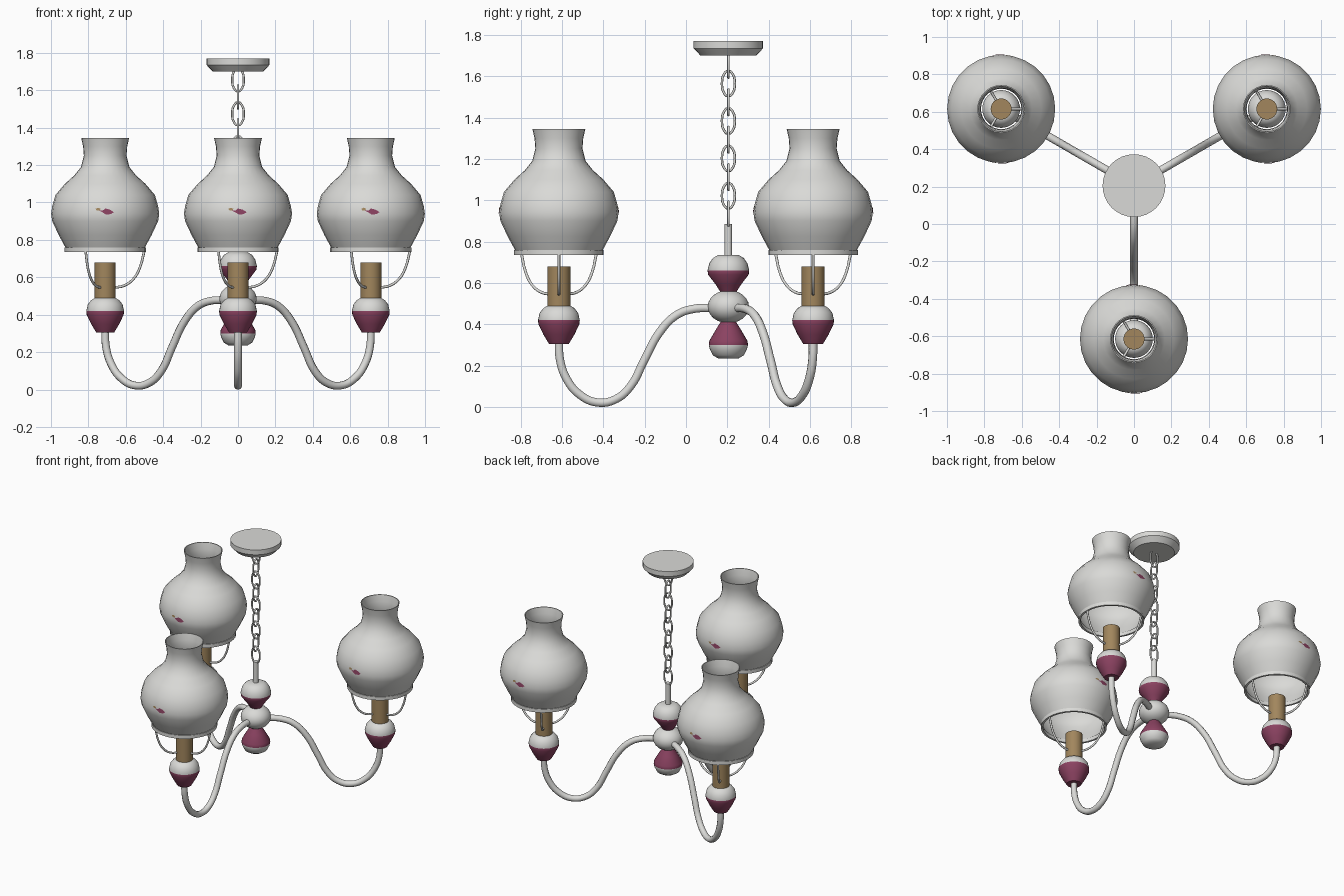
import bpy, bmesh, math
from mathutils import Vector

if "Cube" in bpy.data.objects:
    bpy.data.objects.remove(bpy.data.objects["Cube"])


def material(name, rgb):
    m = bpy.data.materials.new(name)
    m.diffuse_color = (*rgb, 1)
    m.use_nodes = True
    m.node_tree.nodes["Principled BSDF"].inputs["Base Color"].default_value = m.diffuse_color
    return m


WHITE = material("white_porcelain", (0.70, 0.70, 0.68))
ROSE = material("deep_rose", (0.26, 0.055, 0.12))
GOLD = material("candle_tan", (0.36, 0.24, 0.11))
CY = 0.205                       # y of the central column
REACH = 0.82                     # arm length


def add(name, mesh, mats, loc=(0, 0, 0), sharp=40):
    for m in mats:
        mesh.materials.append(m)
    for p in mesh.polygons:
        p.use_smooth = True
    mesh.set_sharp_from_angle(angle=math.radians(sharp))
    ob = bpy.data.objects.new(name, mesh)
    ob.location = loc
    bpy.context.collection.objects.link(ob)
    return ob


def lathe(name, profile, loc, mats=(WHITE,), rose=None, n=32, closed=False, sharp=40):
    """Spin (r, z) points; faces with z inside the rose range get the second material."""
    bm = bmesh.new()
    rings = []
    for r, z in profile:
        if r == 0:
            rings.append([bm.verts.new((0, 0, z))] * n)
        else:
            rings.append([bm.verts.new((r * math.cos(math.tau * i / n),
                                        r * math.sin(math.tau * i / n), z)) for i in range(n)])
    pairs = list(zip(rings, rings[1:]))
    if closed:
        pairs.append((rings[-1], rings[0]))
    for a, b in pairs:
        for i in range(n):
            j = (i + 1) % n
            vs = list(dict.fromkeys((a[i], a[j], b[j], b[i])))
            f = bm.faces.new(vs)
            if rose and rose[0] < f.calc_center_median().z < rose[1]:
                f.material_index = 1
    bmesh.ops.recalc_face_normals(bm, faces=bm.faces)
    me = bpy.data.meshes.new(name)
    bm.to_mesh(me)
    bm.free()
    return add(name, me, mats, loc, sharp)


def tube(name, pts, radius, loc=(0, 0, 0), cyclic=False, sides=2, res=6):
    """Round tube through smooth curve points, turned into a mesh."""
    cu = bpy.data.curves.new(name, 'CURVE')
    cu.dimensions = '3D'
    cu.bevel_depth, cu.bevel_resolution, cu.resolution_u = radius, sides, res
    cu.use_fill_caps = True
    sp = cu.splines.new('BEZIER')
    sp.bezier_points.add(len(pts) - 1)
    for b, p in zip(sp.bezier_points, pts):
        b.co = p
        b.handle_left_type = b.handle_right_type = 'AUTO'
    sp.use_cyclic_u = cyclic
    tmp = bpy.data.objects.new("tmp", cu)
    bpy.context.collection.objects.link(tmp)
    dg = bpy.context.evaluated_depsgraph_get()
    me = bpy.data.meshes.new_from_object(tmp.evaluated_get(dg))
    bpy.data.objects.remove(tmp)
    me.materials.clear()
    return add(name, me, (WHITE,), loc, 60)


# Ceiling canopy, rod and central column
mid = (0, CY, 0)
lathe("ceiling_canopy", [(0, 1.70), (0.135, 1.70), (0.168, 1.735), (0.168, 1.77), (0, 1.77)], mid)
lathe("hanging_rod", [(0, 0.72), (0.018, 0.72), (0.018, 0.885), (0, 0.885)], mid, n=16)
lathe("upper_finial", [(0, 0.55), (0.035, 0.55), (0.06, 0.59), (0.098, 0.64), (0.101, 0.66),
                       (0.092, 0.695), (0.075, 0.72), (0.05, 0.735), (0, 0.735)],
      mid, (WHITE, ROSE), (0.5, 0.655))
lathe("hub_ball", [(0.1 * math.sin(math.pi * i / 12) if 0 < i < 12 else 0,
                    0.485 - 0.08 * math.cos(math.pi * i / 12)) for i in range(13)], mid)
lathe("lower_finial", [(0, 0.235), (0.05, 0.235), (0.075, 0.25), (0.09, 0.28), (0.095, 0.30),
                       (0.092, 0.32), (0.06, 0.375), (0.035, 0.415), (0, 0.415)],
      mid, (WHITE, ROSE), (0.30, 0.5))

# Chain, links turned alternately
for i in range(9):
    z = 1.655 - 0.0905 * i
    pts = []
    for k in range(8):
        a = math.tau * k / 8
        w, h = 0.031 * math.cos(a), 0.062 * math.sin(a)
        pts.append((w, 0, h) if i % 2 == 0 else (0, w, h))
    tube(f"chain_link_{i}", pts, 0.006, (0, CY, z), cyclic=True, res=3)

ARM = [(0.06, 0.478), (0.17, 0.474), (0.25, 0.445), (0.33, 0.365), (0.41, 0.22), (0.47, 0.105),
       (0.54, 0.04), (0.63, 0.021), (0.72, 0.06), (0.785, 0.14), (0.815, 0.23), (0.82, 0.32)]
SHADE = [(0.21, 0.755), (0.248, 0.825), (0.283, 0.90), (0.289, 0.94), (0.283, 0.98), (0.266, 1.04),
         (0.215, 1.10), (0.165, 1.145), (0.129, 1.19), (0.114, 1.25), (0.118, 1.30), (0.128, 1.345)]
WIRE = [(0.05, 0.545), (0.10, 0.555), (0.15, 0.59), (0.185, 0.65), (0.21, 0.745)]
FLOWER = [(-0.035, 0.958), (-0.012, 0.957), (0.0, 0.968), (0.025, 0.962), (0.047, 0.948),
          (0.03, 0.938), (0.005, 0.935), (-0.012, 0.946)]
LEAF = [(-0.052, 0.966), (-0.038, 0.972), (-0.024, 0.966), (-0.03, 0.957), (-0.045, 0.957)]


def shade_radius(z):
    for (r0, z0), (r1, z1) in zip(SHADE, SHADE[1:]):
        if z0 <= z <= z1:
            return r0 + (r1 - r0) * (z - z0) / (z1 - z0)


def decal(name, outline, side, loc, mat):
    """Thin painted patch following the shade; side -1 is front, 1 is back."""
    bm = bmesh.new()

    def vert(u, z):
        r = shade_radius(z) + 0.003
        return bm.verts.new((-side * u, side * math.sqrt(r * r - u * u), z))
    c = vert(sum(p[0] for p in outline) / len(outline), sum(p[1] for p in outline) / len(outline))
    ring = [vert(*p) for p in outline]
    for a, b in zip(ring, ring[1:] + ring[:1]):
        bm.faces.new((c, a, b))
    bm.normal_update()
    for f in bm.faces:
        if f.normal.y * side < 0:
            f.normal_flip()
    me = bpy.data.meshes.new(name)
    bm.to_mesh(me)
    bm.free()
    add(name, me, (mat,), loc)


# Three arms, each with cup, candle, wire holder and glass shade
for n, deg in enumerate((270, 30, 150)):
    c, s = math.cos(math.radians(deg)), math.sin(math.radians(deg))
    tube(f"arm_{n}", [(r * c, r * s, z) for r, z in ARM], 0.021, mid, sides=3)
    loc = (REACH * c, CY + REACH * s, 0)
    lathe(f"candle_cup_{n}", [(0, 0.305), (0.048, 0.305), (0.075, 0.35), (0.099, 0.40), (0.101, 0.42),
                              (0.093, 0.455), (0.075, 0.478), (0.055, 0.49), (0, 0.49)],
          loc, (WHITE, ROSE), (0.3, 0.419))
    lathe(f"candle_{n}", [(0, 0.48), (0.056, 0.48), (0.056, 0.68), (0, 0.68)], loc, (GOLD,))
    for k in range(3):
        a = math.tau * k / 3
        tube(f"shade_wire_{n}_{k}", [(r * math.cos(a), r * math.sin(a), z) for r, z in WIRE],
             0.007, loc, res=3)
    lathe(f"shade_ring_{n}", [(0.203, 0.735), (0.217, 0.735), (0.217, 0.76), (0.203, 0.76)],
          loc, closed=True)
    lathe(f"glass_shade_{n}", SHADE + [(r - 0.006, z) for r, z in reversed(SHADE)],
          loc, n=28, closed=True, sharp=50)
    for side, word in ((-1, "front"), (1, "back")):
        decal(f"{word}_flower_{n}", FLOWER, side, loc, ROSE)
        decal(f"{word}_leaf_{n}", LEAF, side, loc, GOLD)
